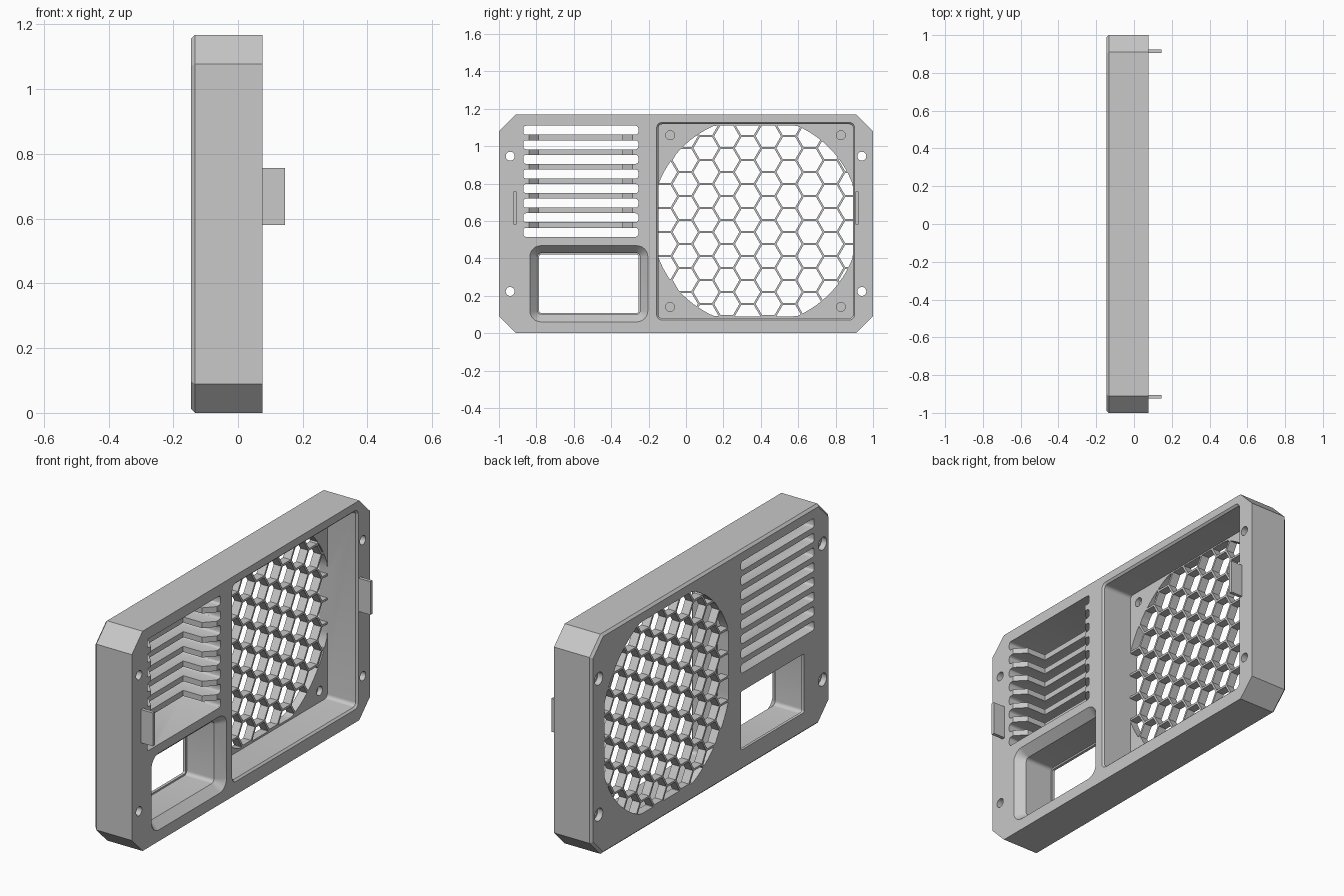
import bpy, bmesh, math

if "Cube" in bpy.data.objects:
    bpy.data.objects.remove(bpy.data.objects["Cube"])

BACK, FACE, TOP = -0.145, 0.076, 1.168   # outer face, inner rim (x) and height
grey = bpy.data.materials.new("mid grey")
grey.diffuse_color = (0.58, 0.58, 0.58, 1)
grey.use_nodes = True
grey.node_tree.nodes["Principled BSDF"].inputs["Base Color"].default_value = grey.diffuse_color


def add_loft(bm, sections):
    """Closed solid through (x, outline) sections of equal point count."""
    rings = [[bm.verts.new((x, y, z)) for y, z in pts] for x, pts in sections]
    n = len(rings[0])
    for a, b in zip(rings, rings[1:]):
        for i in range(n):
            bm.faces.new((a[i], a[(i + 1) % n], b[(i + 1) % n], b[i]))
    bm.faces.new(rings[0])
    bm.faces.new(rings[-1])


def make(name, solids):
    bm = bmesh.new()
    for s in solids:
        add_loft(bm, s)
    bmesh.ops.recalc_face_normals(bm, faces=bm.faces)
    me = bpy.data.meshes.new(name)
    bm.to_mesh(me)
    bm.free()
    me.materials.append(grey)
    ob = bpy.data.objects.new(name, me)
    bpy.context.collection.objects.link(ob)
    return ob


def cut(ob, solids, op='DIFFERENCE'):
    """Boolean with a temporary cutter, applied at once."""
    tool = make("cutter", solids)
    tool.hide_render = True
    mod = ob.modifiers.new("cut", 'BOOLEAN')
    mod.operation, mod.solver, mod.object = op, 'EXACT', tool
    dg = bpy.context.evaluated_depsgraph_get()
    me = bpy.data.meshes.new_from_object(ob.evaluated_get(dg))
    ob.modifiers.clear()
    ob.data = me
    bpy.data.objects.remove(tool)


def rect(y0, y1, z0, z1, r, seg=6):
    pts = []
    corners = ((y1 - r, z1 - r), (y0 + r, z1 - r), (y0 + r, z0 + r), (y1 - r, z0 + r))
    for k, (cy, cz) in enumerate(corners):
        for i in range(seg + 1):
            a = math.pi / 2 * (k + i / seg)
            pts.append((cy + r * math.cos(a), cz + r * math.sin(a)))
    return pts


def circle(y, z, r, n=24):
    return [(y + r * math.cos(math.tau * i / n),
             z + r * math.sin(math.tau * i / n)) for i in range(n)]


def box(y0, y1, z0, z1):
    return [(y0, z0), (y1, z0), (y1, z1), (y0, z1)]


def octagon(b):
    h, top, c = 1 - b, TOP - b, 0.09 - b * 0.41
    return [(-h + c, b), (h - c, b), (h, b + c), (h, top - c),
            (h - c, top), (-h + c, top), (-h, top - c), (-h, b + c)]


# Panel with clipped corners and a small bevel round the outer face
panel = make("panel", [[(BACK, octagon(0.012)), (BACK + 0.012, octagon(0)), (FACE, octagon(0))]])

# Fan recess with a bevelled lip
FLOOR, CY, CZ = -0.10, 0.372, 0.6
inner = rect(-0.148, 0.893, 0.08, 1.117, 0.02)
outer = rect(-0.157, 0.902, 0.07, 1.127, 0.03)
cut(panel, [[(FLOOR, inner), (FACE - 0.01, inner), (FACE, outer), (FACE + 0.01, outer)]])

# Fan opening: circle clipped to a box
HY, HZ = 0.521, 0.51
opening = [(CY + max(-HY, min(HY, y)), CZ + max(-HZ, min(HZ, z)))
           for y, z in circle(0, 0, 0.555, 120)]
cut(panel, [[(BACK - 0.02, opening), (FLOOR + 0.02, opening)]])

# Blind fan screw holes and countersunk panel screw holes
cut(panel, [[(-0.125, circle(y, z, 0.024)), (FLOOR + 0.02, circle(y, z, 0.024))]
            for y in (-0.085, 0.828) for z in (0.14, 1.058)])
cut(panel, [[(BACK - 0.01, circle(y, z, 0.034)), (BACK + 0.03, circle(y, z, 0.034)),
             (BACK + 0.031, circle(y, z, 0.024)), (FACE + 0.01, circle(y, z, 0.024))]
            for y in (-0.94, 0.94) for z in (0.223, 0.946)])

# Socket window: flared rim, straight walls, slightly narrower outer opening
hole = rect(-0.785, -0.254, 0.108, 0.42, 0.01)
wall = rect(-0.793, -0.246, 0.10, 0.428, 0.02)
rim = rect(-0.835, -0.204, 0.06, 0.468, 0.06)
cut(panel, [[(BACK - 0.01, hole), (BACK + 0.015, hole), (BACK + 0.016, wall),
             (FACE - 0.045, wall), (FACE, rim), (FACE + 0.01, rim)]])

# Vent slots, then a flared pocket that thins the slats between them
SLOTS = [0.539 + 0.078 * i for i in range(8)]
cut(panel, [[(x, rect(-0.87, -0.255, z - 0.024, z + 0.024, 0.014, 3))
             for x in (BACK - 0.01, FACE + 0.01)] for z in SLOTS])
deep = box(-0.787, -0.339, SLOTS[0], SLOTS[-1])
wide = box(-0.84, -0.286, SLOTS[0], SLOTS[-1])
cut(panel, [[(-0.085, deep), (FACE - 0.05, deep), (FACE, wide), (FACE + 0.01, wide)]])

# Honeycomb grille filling the fan opening, flush with the recess floor
PITCH_Y, WALL = 0.111, 0.011
PITCH_Z = PITCH_Y * 2 / math.sqrt(3)
grille = make("honeycomb_grille", [[(BACK, opening), (FLOOR, opening)]])
cells = []
for i in range(-7, 8):
    for j in range(-12, 6):
        y = 0.329 + i * PITCH_Y
        z = 0.989 + (j + 0.5 * (i % 2)) * PITCH_Z
        if math.hypot(y - CY, z - CZ) < 0.66:
            hexa = circle(y, z, (PITCH_Z - WALL) / math.sqrt(3), 6)
            cells.append([(BACK - 0.02, hexa), (0.0, hexa)])
cut(grille, cells)

# Locating tabs on the rim
for side, y in (("left", -0.914), ("right", 0.914)):
    tab = box(y - 0.009, y + 0.009, 0.58, 0.757)
    make(side + "_tab", [[(FACE - 0.005, tab), (0.145, tab)]])

# Soft shading on the curved walls only
for ob in bpy.context.collection.objects:
    ob.select_set(True)
    bpy.context.view_layer.objects.active = ob
bpy.ops.object.shade_smooth_by_angle(angle=math.radians(30))
